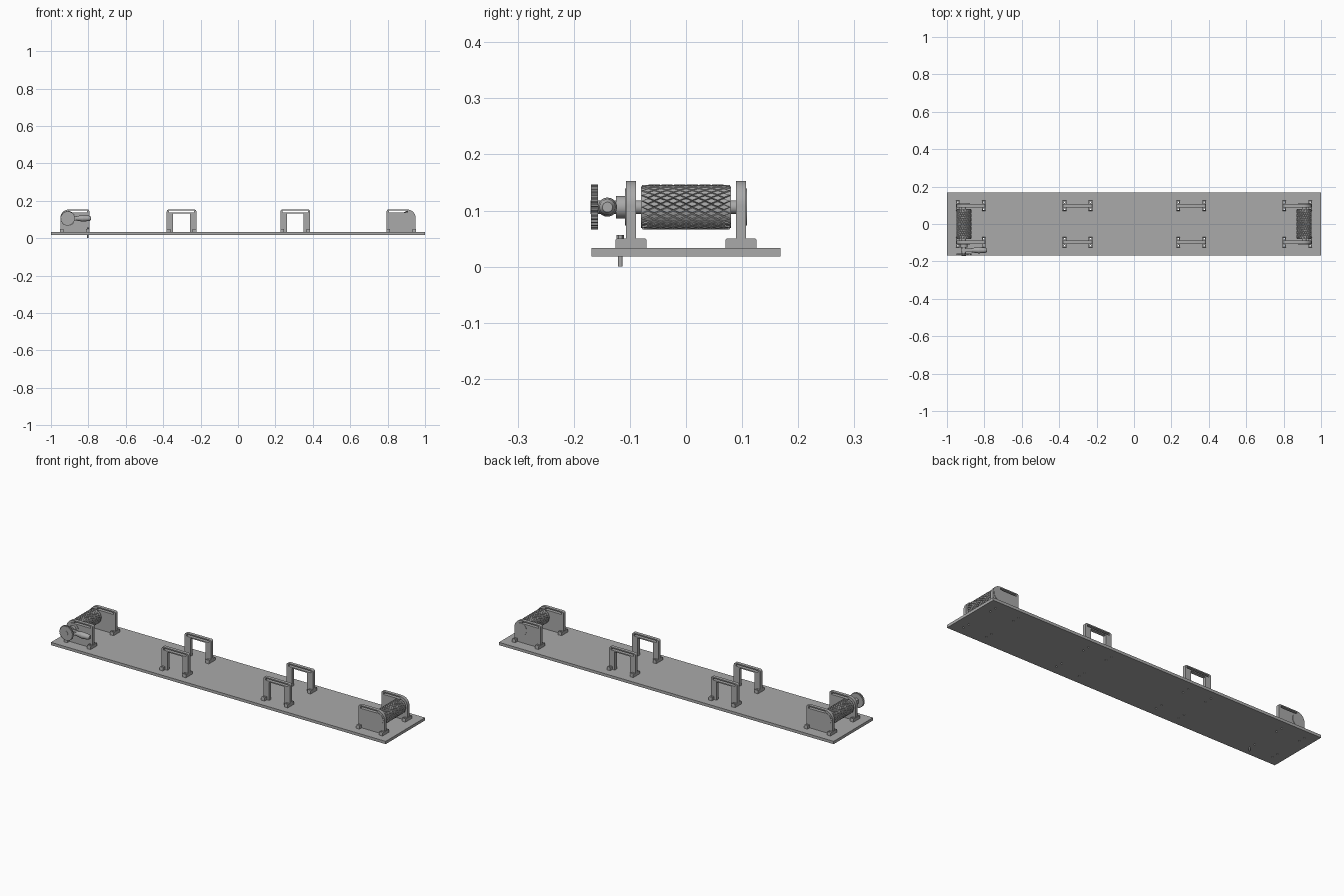
import bpy, bmesh, math
from mathutils import Matrix, Vector

if "Cube" in bpy.data.objects:
    bpy.data.objects.remove(bpy.data.objects["Cube"])

grey = bpy.data.materials.new("satin_grey")
grey.use_nodes = True
grey.diffuse_color = (0.4, 0.4, 0.4, 1)
grey.node_tree.nodes["Principled BSDF"].inputs["Base Color"].default_value = grey.diffuse_color

AXIS_X, AXIS_Z, DECK = 0.91, 0.106, 0.033
PLATE_Y, PLATE_T, TOP = 0.098, 0.018, 0.153


def finish(name, bm, smooth=True):
    bmesh.ops.recalc_face_normals(bm, faces=bm.faces)
    mesh = bpy.data.meshes.new(name)
    bm.to_mesh(mesh)
    bm.free()
    mesh.materials.append(grey)
    ob = bpy.data.objects.new(name, mesh)
    bpy.context.collection.objects.link(ob)
    bpy.ops.object.select_all(action='DESELECT')
    ob.select_set(True)
    bpy.context.view_layer.objects.active = ob
    if smooth:
        bpy.ops.object.shade_smooth_by_angle(angle=math.radians(35))
    return ob


def box(bm, x, y, z):
    # each argument is a (low, high) pair
    size = [b - a for a, b in (x, y, z)]
    mid = [(a + b) / 2 for a, b in (x, y, z)]
    bmesh.ops.create_cube(bm, size=1, matrix=Matrix.Translation(mid) @ Matrix.Diagonal((*size, 1)))


def rod(bm, a, b, r, r2=None, sides=32):
    a, b = Vector(a), Vector(b)
    turn = (b - a).to_track_quat('Z', 'Y').to_matrix().to_4x4()
    bmesh.ops.create_cone(bm, cap_ends=True, segments=sides, radius1=r, radius2=r if r2 is None else r2,
                          depth=(b - a).length, matrix=Matrix.Translation((a + b) / 2) @ turn)


def extrude_xz(bm, points, y0, y1):
    face = bm.faces.new([bm.verts.new((x, y0, z)) for x, z in points])
    moved = bmesh.ops.extrude_face_region(bm, geom=[face])["geom"]
    bmesh.ops.translate(bm, vec=(0, y1 - y0, 0), verts=[v for v in moved if isinstance(v, bmesh.types.BMVert)])


def arc(cx, cz, r, start, end, steps=10):
    for i in range(steps + 1):
        t = math.radians(start + (end - start) * i / steps)
        yield cx + r * math.cos(t), cz + r * math.sin(t)


def cut(ob, cutter):
    mod = ob.modifiers.new("cut", 'BOOLEAN')
    mod.operation, mod.solver, mod.object = 'DIFFERENCE', 'EXACT', cutter
    bpy.context.view_layer.objects.active = ob
    bpy.ops.object.modifier_apply(modifier=mod.name)


screw_spots = []


def feet(name, x0, x1, y):
    # two cross feet, each with a screw hole on both sides of the plate
    bm = bmesh.new()
    for x in (x0 + 0.01, x1 - 0.01):
        s = 0.004
        pts = [(-0.028, DECK), (0.028, DECK)]
        pts += list(arc(0.028 - s, 0.05 - s, s, 0, 90, 4)) + list(arc(-0.028 + s, 0.05 - s, s, 90, 180, 4))
        start = len(bm.verts)
        extrude_xz(bm, pts, -0.01, 0.01)
        bm.verts.ensure_lookup_table()
        for v in bm.verts[start:]:
            v.co = (x + v.co.y, y + v.co.x, v.co.z)
        screw_spots.extend([(x, y - 0.019), (x, y + 0.019)])
    return finish(name, bm)


def slot(bm, x0, x1, y):
    box(bm, (x0, x1), (y - 0.02, y + 0.02), (0.137, 0.147))


drilled = []
for side, y in (("front", -PLATE_Y), ("back", PLATE_Y)):
    out = math.copysign(1, y)
    # strap loops in the middle
    for hand, cx in (("right", -0.302), ("left", 0.306)):
        x0, x1 = cx - 0.079, cx + 0.079
        bm = bmesh.new()
        pts = [(x0, DECK), (x0 + 0.034, DECK), (x0 + 0.034, 0.131), (x1 - 0.034, 0.131), (x1 - 0.034, DECK), (x1, DECK)]
        pts += list(arc(x1 - 0.01, TOP - 0.01, 0.01, 0, 90, 5)) + list(arc(x0 + 0.01, TOP - 0.01, 0.01, 90, 180, 5))
        extrude_xz(bm, pts, y - PLATE_T / 2, y + PLATE_T / 2)
        loop = finish(f"{side}_{hand}_strap_loop", bm)
        bm = bmesh.new()
        slot(bm, x0 + 0.012, x1 - 0.012, y)
        cutter = finish("slot_cutter", bm, False)
        cut(loop, cutter)
        bpy.data.objects.remove(cutter)
        drilled.append(feet(f"{side}_{hand}_loop_feet", x0, x1, y))
    # roller end plates with a rounded outer corner
    for hand, sx in (("right", -1), ("left", 1)):
        bm = bmesh.new()
        pts = [(0.795, DECK), (0.95, DECK)] + list(arc(0.905, TOP - 0.045, 0.045, 0, 90)) + list(arc(0.803, TOP - 0.008, 0.008, 90, 180, 4))
        extrude_xz(bm, [(sx * x, z) for x, z in pts], y - PLATE_T / 2, y + PLATE_T / 2)
        plate = finish(f"{side}_{hand}_roller_bracket", bm)
        bm = bmesh.new()
        a, b = sorted((sx * 0.807, sx * 0.905))
        slot(bm, a, b, y)
        cutter = finish("slot_cutter", bm, False)
        cut(plate, cutter)
        bpy.data.objects.remove(cutter)
        bm = bmesh.new()
        face_y = y + out * PLATE_T / 2
        rod(bm, (sx * AXIS_X, face_y - out * 0.001, AXIS_Z), (sx * AXIS_X, face_y + out * 0.002, AXIS_Z), 0.033, sides=48)
        finish(f"{side}_{hand}_bearing_cap", bm)
        a, b = sorted((sx * 0.793, sx * 0.952))
        drilled.append(feet(f"{side}_{hand}_bracket_feet", a, b, y))

# base board
bm = bmesh.new()
box(bm, (-1, 1), (-0.168, 0.168), (0.018, DECK))
drilled.append(finish("base_board", bm, False))

# screw holes
bm = bmesh.new()
for x, y in screw_spots:
    rod(bm, (x, y, 0), (x, y, 0.08), 0.0045, sides=16)
drill = finish("drill", bm, False)
for ob in drilled:
    cut(ob, drill)
bpy.data.objects.remove(drill)

# knurled rollers on shafts
AROUND, ALONG, HALF = 22, 7, 0.079
for hand, sx in (("right", -1), ("left", 1)):
    cx = sx * AXIS_X
    bm = bmesh.new()
    grid = {}
    for j in range(2 * ALONG + 1):
        for i in range(2 * AROUND):
            if (i + j) % 2 == 0:
                t = math.pi * i / AROUND
                grid[i, j] = bm.verts.new((cx + 0.037 * math.cos(t), -HALF + HALF * j / ALONG, AXIS_Z + 0.037 * math.sin(t)))
    n = 2 * AROUND
    pads = []
    for j in range(1, 2 * ALONG):
        for i in range(n):
            if (i + j) % 2:
                pads.append(bm.faces.new([grid[i, j - 1], grid[(i + 1) % n, j], grid[i, j + 1], grid[(i - 1) % n, j]]))
    bmesh.ops.recalc_face_normals(bm, faces=bm.faces)
    bmesh.ops.inset_individual(bm, faces=pads, thickness=0.0012, depth=0.003)
    finish(f"{hand}_roller_knurling", bm, False)
    bm = bmesh.new()
    rod(bm, (cx, -HALF - 0.001, AXIS_Z), (cx, HALF + 0.001, AXIS_Z), 0.0372, sides=44)
    finish(f"{hand}_roller_core", bm)
    bm = bmesh.new()
    rod(bm, (cx, -PLATE_Y, AXIS_Z), (cx, PLATE_Y, AXIS_Z), 0.012)
    finish(f"{hand}_roller_shaft", bm)

# ratchet: toothed wheel, drive shaft and collar
TEETH = 30
bm = bmesh.new()
rim = []
for i in range(TEETH):
    for k, r in ((0, 0.037), (0.3, 0.04), (0.7, 0.04), (1, 0.037)):
        t = 2 * math.pi * (i + k * 0.8) / TEETH
        rim.append((-AXIS_X + r * math.cos(t), AXIS_Z + r * math.sin(t)))
extrude_xz(bm, rim, -0.169, -0.157)
finish("ratchet_wheel", bm, False)
bm = bmesh.new()
rod(bm, (-AXIS_X, -0.17, AXIS_Z), (-AXIS_X, -0.1, AXIS_Z), 0.012)
finish("ratchet_shaft", bm)
bm = bmesh.new()
rod(bm, (-AXIS_X, -0.125, AXIS_Z), (-AXIS_X, -0.106, AXIS_Z), 0.02)
finish("ratchet_collar", bm)

# crank arm with its turned grip
bm = bmesh.new()
box(bm, (-0.925, -0.865), (-0.149, -0.13), (0.096, 0.117))
rod(bm, (-0.87, -0.14, AXIS_Z), (-0.83, -0.14, AXIS_Z), 0.011, 0.017)
rod(bm, (-0.83, -0.14, AXIS_Z), (-0.795, -0.14, AXIS_Z), 0.017, 0.014)
rod(bm, (-0.795, -0.14, AXIS_Z), (-0.786, -0.14, AXIS_Z), 0.014, 0.009)
finish("crank_grip", bm)

# fixing bolt through the board
bm = bmesh.new()
rod(bm, (-0.803, -0.117, 0), (-0.803, -0.117, 0.052), 0.004, sides=16)
rod(bm, (-0.803, -0.117, 0.05), (-0.803, -0.117, 0.056), 0.0065, sides=6)
finish("fixing_bolt", bm)
